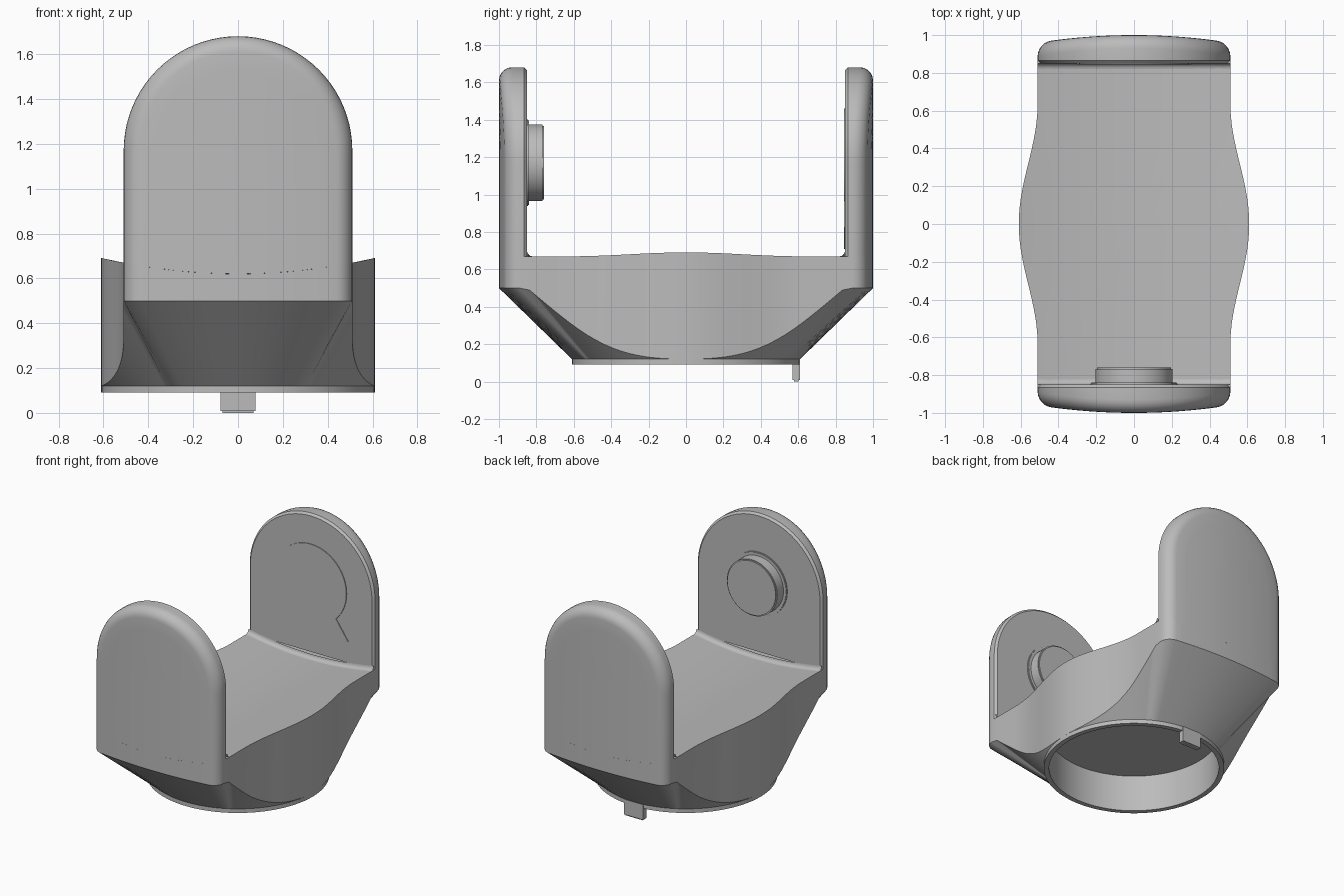
import bpy, bmesh, math
from mathutils import Matrix

if "Cube" in bpy.data.objects:
    bpy.data.objects.remove(bpy.data.objects["Cube"])

grey = bpy.data.materials.new("plain_grey")
grey.use_nodes = True
grey.diffuse_color = (0.5, 0.5, 0.5, 1)
grey.node_tree.nodes["Principled BSDF"].inputs["Base Color"].default_value = (0.5, 0.5, 0.5, 1)

HALF = 0.51      # half width of the arms
ROUND = 0.07     # rounding of the outer arm edge
PIVOT = 1.17     # height of the pivot axis
INNER = 0.85     # inner face of each arm
RING = 0.61      # bottom ring radius


def floor_z(x):
    return 0.62 + 0.19 * x * x


def face_y(x):
    return 1 - 0.04 * (x / HALF) ** 2


def half_width(y):
    return HALF + 0.05 * (1 + math.cos(math.pi * min(1, y / 0.64)))


def rounding(steps=6):
    """Pairs of inset and drop around the outer edge."""
    for i in range(steps + 1):
        t = math.pi / 2 * i / steps
        yield ROUND * (1 - math.cos(t)), ROUND * (1 - math.sin(t))


def finish(bm, name, angle=35):
    bmesh.ops.remove_doubles(bm, verts=bm.verts, dist=0.0005)
    bmesh.ops.recalc_face_normals(bm, faces=bm.faces)
    mesh = bpy.data.meshes.new(name)
    bm.to_mesh(mesh)
    bm.free()
    mesh.materials.append(grey)
    ob = bpy.data.objects.new(name, mesh)
    bpy.context.collection.objects.link(ob)
    bpy.ops.object.select_all(action='DESELECT')
    ob.select_set(True)
    bpy.context.view_layer.objects.active = ob
    bpy.ops.object.shade_smooth_by_angle(angle=math.radians(angle))
    return ob


def loft(bm, rings, closed=True):
    """Bridge rings of equal length with quads."""
    rows = [[bm.verts.new(p) for p in ring] for ring in rings]
    n = len(rows[0])
    for a, b in zip(rows, rows[1:]):
        for i in range(n if closed else n - 1):
            j = (i + 1) % n
            bm.faces.new((a[i], a[j], b[j], b[i]))
    return rows


# Plan outline of the base: bulged side, rounded corner, bowed end
quarter = [(half_width(0.88 * i / 20), 0.88 * i / 20) for i in range(20)]
for inset, drop in rounding():
    x = HALF - inset
    quarter.append((x, face_y(x) - drop))
quarter += [((HALF - ROUND) * (1 - i / 8), face_y((HALF - ROUND) * (1 - i / 8))) for i in range(1, 9)]
half = quarter + [(-x, y) for x, y in reversed(quarter[:-1])]
outline = half + [(-x, -y) for x, y in half[1:-1]]


def circle(radius, z):
    return [(radius * x / math.hypot(x, y), radius * y / math.hypot(x, y), z) for x, y in outline]


def wall_foot(x, y):
    return 0.12 + 0.38 * min(1, max(0, (math.hypot(x, y) - RING) / 0.38))


# Hollow base: cavity, ring, conical underside, wall and dished floor
bm = bmesh.new()
rings = [circle(0.575, 0.36), circle(0.575, 0.09), circle(RING, 0.09), circle(RING, 0.12),
         [(x, y, wall_foot(x, y)) for x, y in outline]]
for s in (1, 0.8, 0.6, 0.4, 0.2, 0):
    rings.append([(s * x, s * y, floor_z(s * x)) for x, y in outline])
rows = loft(bm, rings)
bm.faces.new(rows[0])
finish(bm, "base_shell", 30)


# Arms: round-topped plates with a softened outer edge
def arm_ring(inset, depth, side):
    r = HALF - inset
    arc = [(r * math.cos(math.pi * i / 40), PIVOT + r * math.sin(math.pi * i / 40)) for i in range(41)]
    pts = [(r, floor_z(r))] + arc + [(-r, floor_z(r))]
    return [(x, side * depth(x), z) for x, z in pts]


def make_arm(name, side):
    bm = bmesh.new()
    rings = [arm_ring(0.015, lambda x: INNER, side), arm_ring(0, lambda x: INNER + 0.015, side)]
    for inset, drop in rounding():
        rings.append(arm_ring(inset, lambda x: face_y(x) - drop, side))
    for inset in (0.15, 0.25, 0.35, 0.43, HALF):
        rings.append(arm_ring(inset, face_y, side))
    rows = loft(bm, rings, closed=False)
    bm.faces.new(rows[0])
    finish(bm, name)


# Small cove where an arm meets the floor
def make_cove(name, side, size=0.03):
    bm = bmesh.new()
    rows = []
    for k in range(6):
        t = math.pi / 2 * k / 5
        xs = [HALF * (i / 8 - 1) for i in range(17)]
        rows.append([(x, side * (INNER - size * (1 - math.sin(t))),
                      floor_z(x) + size * (1 - math.cos(t))) for x in xs])
    loft(bm, rows, closed=False)
    ob = finish(bm, name, 60)
    if ob.data.polygons[0].normal.z < 0:
        ob.data.flip_normals()


for word, side in (("front", -1), ("back", 1)):
    make_arm(word + "_arm", side)
    make_cove(word + "_cove", side)


# Round parts on the front arm's inner face
def make_disc(name, radius, y0, y1, bevel):
    bm = bmesh.new()
    place = Matrix.Translation((0, (y0 + y1) / 2, PIVOT)) @ Matrix.Rotation(math.pi / 2, 4, 'X')
    bmesh.ops.create_cone(bm, cap_ends=True, segments=48, radius1=radius, radius2=radius,
                          depth=y1 - y0, matrix=place)
    rim = [e for e in bm.edges if all(v.co.y > y1 - 0.001 for v in e.verts)]
    bmesh.ops.bevel(bm, geom=rim, offset=bevel, segments=2, affect='EDGES')
    finish(bm, name)


make_disc("pivot_collar", 0.23, -0.86, -0.84, 0.004)
make_disc("pivot_pin", 0.205, -0.86, -0.76, 0.008)

# Keyhole plate on the back arm: disc with a fan below it
bm = bmesh.new()
points = []
for i in range(96):
    a = 2 * math.pi * i / 96
    r = 0.46 if math.cos(a) > 0.71 else 0.29
    points.append((r * math.sin(a), INNER - 0.006, PIVOT - r * math.cos(a)))
rows = loft(bm, [points, [(x, INNER + 0.002, z) for x, y, z in points]])
bm.faces.new(rows[0])
finish(bm, "keyhole_plate")

# Locating tab under the ring
bm = bmesh.new()
bmesh.ops.create_cube(bm, size=1, matrix=Matrix.Translation((0, 0.59, 0.06)) @ Matrix.Diagonal((0.155, 0.04, 0.12, 1)))
bmesh.ops.bevel(bm, geom=[e for e in bm.edges if all(v.co.z < 0.01 for v in e.verts)],
                offset=0.008, segments=2, affect='EDGES')
finish(bm, "locating_tab")
